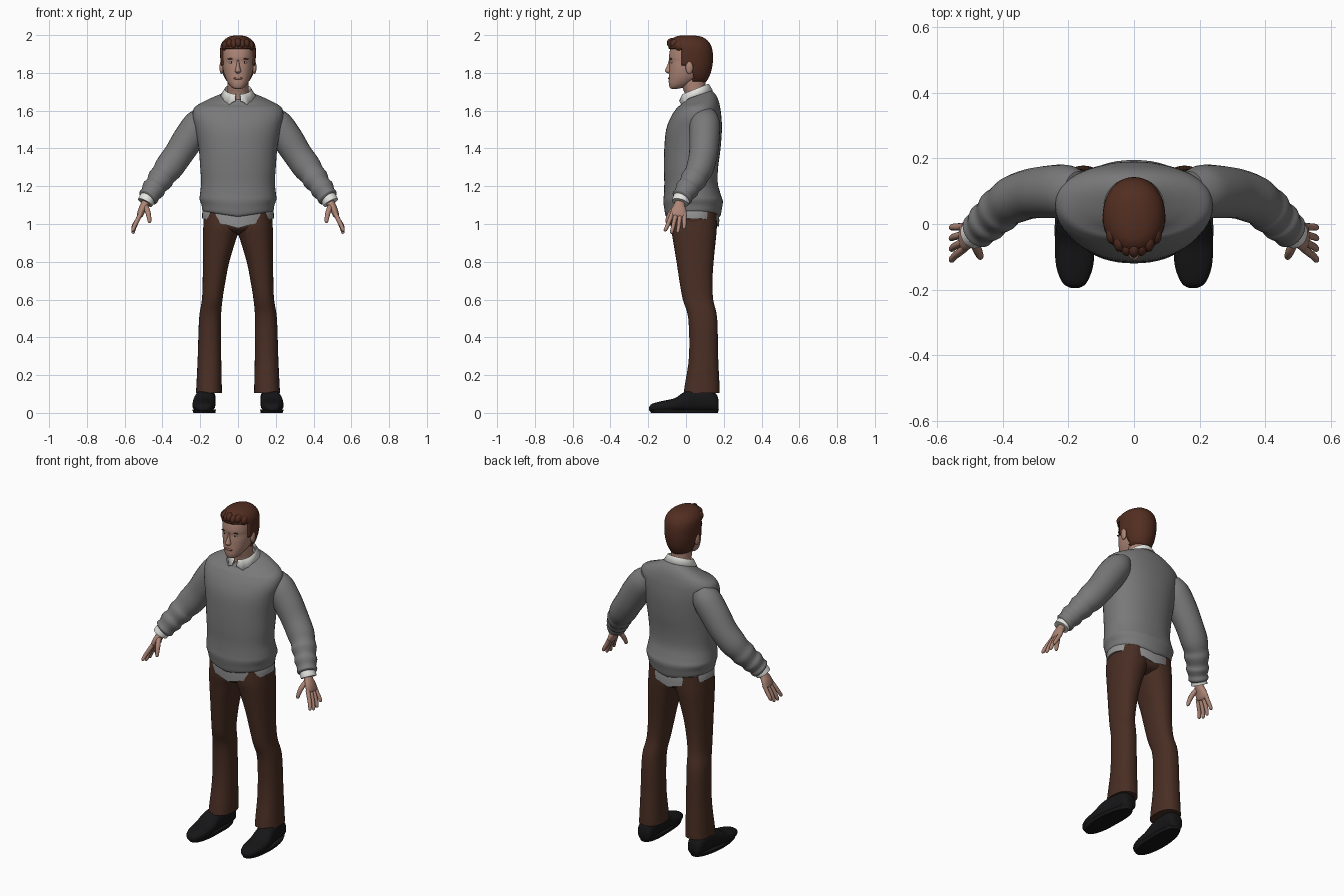
import bpy, bmesh, math
from mathutils import Vector


def colour(name, r, g, b):
    m = bpy.data.materials.new(name)
    m.diffuse_color = (r, g, b, 1)
    return m


GREY = colour("sweater grey", .19, .19, .19)
HEM = colour("shirt hem grey", .30, .30, .30)
BROWN = colour("trouser brown", .066, .027, .017)
BLACK = colour("shoe black", .008, .008, .009)
SKIN = colour("skin", .42, .235, .18)
HAIR = colour("hair brown", .085, .027, .015)
WHITE = colour("shirt white", .78, .78, .75)
LIP = colour("lip", .30, .13, .11)


def finish(name, bm, mat, mirror=False, thick=0):
    bmesh.ops.recalc_face_normals(bm, faces=bm.faces)
    me = bpy.data.meshes.new(name)
    bm.to_mesh(me)
    bm.free()
    for p in me.polygons:
        p.use_smooth = True
    me.set_sharp_from_angle(angle=math.radians(50))
    me.materials.append(mat)
    ob = bpy.data.objects.new(name, me)
    bpy.context.collection.objects.link(ob)
    if thick:
        s = ob.modifiers.new("thickness", 'SOLIDIFY')
        s.thickness, s.offset = thick, -1
    if mirror:
        ob.modifiers.new("mirror", 'MIRROR').use_axis = (True, False, False)
    return ob


def smooth_rows(rows, k=4):
    """Spline through the given rows of numbers."""
    out = []
    for i in range(len(rows) - 1):
        a, b, c, d = (rows[max(0, min(len(rows) - 1, i + j))] for j in (-1, 0, 1, 2))
        for s in range(k):
            t = s / k
            out.append([.5 * (2 * q + (r - p) * t + (2 * p - 5 * q + 4 * r - w) * t * t
                              + (3 * q - p - 3 * r + w) * t ** 3)
                        for p, q, r, w in zip(a, b, c, d)])
    return out + [list(rows[-1])]


def skin_rings(rings, caps=True):
    bm = bmesh.new()
    vs = [[bm.verts.new(p) for p in r] for r in rings]
    n = len(vs[0])
    for a, b in zip(vs, vs[1:]):
        for i in range(n):
            bm.faces.new((a[i], a[(i + 1) % n], b[(i + 1) % n], b[i]))
    if caps:
        bm.faces.new(vs[0])
        bm.faces.new(vs[-1])
    return bm


def spow(v, e):
    return math.copysign(abs(v) ** e, v)


def loft(name, rows, mat, power=2.0, axis='z', warp=None, mirror=False,
         keep=None, thick=0, n=40):
    """Rows: level, low/high across, low/high in depth."""
    rings = []
    for lv, a0, a1, b0, b1 in smooth_rows(rows):
        ring = []
        for i in range(n):
            t = 2 * math.pi * i / n
            a = (a0 + a1) / 2 + (a1 - a0) / 2 * spow(math.cos(t), 2 / power)
            b = (b0 + b1) / 2 + (b1 - b0) / 2 * spow(math.sin(t), 2 / power)
            p = (a, b, lv) if axis == 'z' else (a, lv, b)
            ring.append(warp(*p) if warp else p)
        rings.append(ring)
    bm = skin_rings(rings)
    if keep:
        bad = [f for f in bm.faces if not keep(f.calc_center_median())]
        bmesh.ops.delete(bm, geom=bad, context='FACES')
    return finish(name, bm, mat, mirror, thick)


def tube(name, rows, mat, n=24):
    """Rows: x, y, z, radius in depth, radius across. Mirrored to both sides."""
    rows = smooth_rows(rows)
    rings = []
    for i, r in enumerate(rows):
        t = Vector(rows[min(i + 1, len(rows) - 1)][:3]) - Vector(rows[max(i - 1, 0)][:3])
        t.normalize()
        b = t.cross(Vector((0, 1, 0))).normalized()
        u = b.cross(t)
        rings.append([Vector(r[:3]) + u * r[3] * math.cos(2 * math.pi * k / n)
                      + b * r[4] * math.sin(2 * math.pi * k / n) for k in range(n)])
    return finish(name, skin_rings(rings), mat, True)


def ball(name, c, r, mat, mirror=False):
    bm = bmesh.new()
    bmesh.ops.create_uvsphere(bm, u_segments=20, v_segments=12, radius=1)
    for v in bm.verts:
        v.co = Vector(c) + Vector(a * b for a, b in zip(v.co, r))
    return finish(name, bm, mat, mirror)


def sym(rows):
    return [(z, -w, w, a, b) for z, w, a, b in rows]


# Sweater body: hem dips at the front and back, neckline tilts forward
def sweater_shape(x, y, z):
    if z > 1.62:
        z += (y - .08) * .45 * (z - 1.62) / .08
    if z < 1.16:
        z -= .03 * (1.16 - z) / .1 * (1 - min(1, abs(x) / .19))
    return x, y, z


loft("sweater_body", sym([
    (1.065, .17, -.085, .165), (1.07, .187, -.107, .182), (1.10, .193, -.115, .19),
    (1.13, .203, -.12, .195), (1.16, .201, -.117, .183), (1.22, .195, -.115, .168),
    (1.3, .20, -.117, .17), (1.4, .208, -.115, .183), (1.5, .225, -.105, .19),
    (1.57, .24, -.078, .187), (1.62, .228, -.045, .18), (1.655, .165, -.025, .165),
    (1.68, .105, -.018, .142), (1.695, .07, -.01, .12)]),
    GREY, 2.2, warp=sweater_shape, n=56)

# Sleeves with gathered folds on the forearm
tube("sleeve", [
    (.17, .10, 1.585, .06, .05), (.205, .10, 1.535, .08, .078), (.26, .098, 1.455, .08, .082),
    (.315, .092, 1.37, .076, .077), (.365, .075, 1.30, .073, .076), (.395, .055, 1.26, .067, .067),
    (.412, .04, 1.235, .07, .069), (.433, .02, 1.205, .060, .058), (.447, .006, 1.185, .063, .063),
    (.463, -.01, 1.16, .053, .053), (.475, -.02, 1.142, .056, .055),
    (.481, -.025, 1.134, .045, .044)], GREY)
tube("shirt_cuff", [(.475, -.02, 1.142, .046, .043), (.487, -.028, 1.122, .046, .043),
                    (.492, -.031, 1.113, .045, .042)], WHITE)

# Hands
tube("palm", [(.478, -.022, 1.135, .026, .022), (.492, -.033, 1.105, .028, .022),
              (.508, -.038, 1.075, .040, .02), (.52, -.04, 1.045, .042, .016),
              (.524, -.041, 1.036, .03, .008)], SKIN)
for i, drop in enumerate((.0, .012, .008, -.012)):
    o = i - 1.5
    y = -.04 - o * -.022
    tube("finger_%d" % (i + 1), [
        (.515, y, 1.055, .012, .012), (.533, y - .008 + o * .004, 1.02, .0115, .012),
        (.548, y - .014 + o * .008, .99 - drop / 2, .0105, .011),
        (.556, y - .02 + o * .011, .968 - drop, .009, .009),
        (.558, y - .021 + o * .011, .961 - drop, .003, .003)], SKIN, 12)
tube("thumb", [(.49, -.05, 1.095, .013, .014), (.478, -.077, 1.065, .0135, .014),
               (.471, -.093, 1.035, .012, .012), (.468, -.101, 1.012, .009, .009),
               (.467, -.103, 1.005, .003, .003)], SKIN, 12)

# Shirt tail below the sweater
loft("shirt_tail", sym([(1.10, .18, -.10, .172), (1.06, .189, -.099, .176),
                        (1.03, .190, -.095, .175)]), HEM, 2.2,
     warp=lambda x, y, z: (x, y, z - max(0, 1.10 - z) * .75 * (1 - min(1, abs(x) / .19))))

# Trousers
loft("trouser_hips", sym([(1.08, .178, -.088, .165), (1.0, .180, -.084, .163),
                          (.965, .12, -.066, .148), (.945, .05, -.01, .10)]), BROWN, 2.2)
loft("trouser_leg", [
    (1.06, -.02, .178, -.08, .163), (.98, -.012, .184, -.08, .163), (.92, .01, .186, -.07, .158),
    (.8, .046, .186, -.05, .146), (.7, .066, .187, -.035, .14), (.6, .082, .191, -.017, .144),
    (.5, .09, .206, .012, .165), (.3, .089, .213, .016, .17), (.15, .086, .22, -.006, .177),
    (.105, .085, .223, -.012, .178)], BROWN, 2.3, mirror=True)

# Shoes
loft("shoe", [
    (-.195, .168, .192, .012, .03), (-.18, .145, .217, .008, .048), (-.13, .125, .237, .006, .062),
    (-.06, .12, .241, .006, .078), (-.01, .121, .236, .006, .11), (.05, .12, .224, .006, .128),
    (.12, .118, .216, .006, .125), (.16, .124, .208, .006, .10), (.172, .14, .192, .012, .07)],
    BLACK, 2.4, 'y', mirror=True)
loft("shoe_sole", [(0, .122, .236, -.185, .168), (.018, .118, .242, -.194, .174)],
     BLACK, 2.3, mirror=True,
     warp=lambda x, y, z: (x - .012 * max(0, y) / .17, y, z))

# Neck and head
loft("neck", sym([(1.62, .07, -.01, .12), (1.68, .057, -.005, .108), (1.73, .055, -.02, .104),
                  (1.80, .057, -.03, .105)]), SKIN)
loft("head", sym([
    (1.716, .016, -.078, -.045), (1.722, .032, -.086, -.015), (1.742, .05, -.091, .03),
    (1.772, .066, -.091, .075), (1.80, .075, -.090, .098), (1.83, .081, -.089, .115),
    (1.86, .083, -.087, .125), (1.885, .084, -.090, .128), (1.93, .083, -.082, .122),
    (1.96, .07, -.06, .10), (1.982, .035, -.02, .06)]), SKIN, 2.2)
loft("nose", sym([(1.872, .006, -.090, -.07), (1.845, .008, -.097, -.07),
                  (1.82, .013, -.109, -.07), (1.808, .016, -.111, -.07),
                  (1.798, .009, -.098, -.07)]), SKIN, n=20)
ball("ear", (.087, .018, 1.828), (.011, .02, .034), SKIN, True)
ball("eye", (.034, -.074, 1.855), (.013, .006, .0055), WHITE, True)
ball("iris", (.033, -.0785, 1.855), (.005, .003, .005), BLACK, True)
ball("eyebrow", (.036, -.079, 1.874), (.019, .006, .0042), HAIR, True)
ball("lips", (0, -.088, 1.771), (.024, .007, .0065), LIP)


# Hair cap cut open around the face and ears
def hair_area(c):
    if c.z > 1.93:
        return True
    return c.y > (-.022 if c.z > 1.845 else .038)


loft("hair", sym([
    (1.748, .045, -.03, .102), (1.765, .066, -.05, .115), (1.80, .083, -.09, .131),
    (1.84, .091, -.095, .140), (1.88, .094, -.096, .143), (1.92, .095, -.094, .14),
    (1.95, .09, -.089, .13), (1.975, .073, -.078, .11), (1.992, .045, -.055, .08),
    (1.999, .012, -.02, .035)]), HAIR, 2.1, keep=hair_area, thick=.014, n=48)
# Swept locks along the fringe
for i in range(7):
    o = i - 3
    ball("hair_lock_%d" % (i + 1), (o * .022, -.072 + .0045 * o * o, 1.952 + .006 * (i % 2) - .001 * o * o),
         (.019, .03, .027), HAIR)

# Shirt collar: a folded band with two points at the front
N = 28
bm = bmesh.new()
prev = None
for i in range(N + 1):
    a = .16 + (math.pi - .16) * i / N
    s, c = math.sin(a), math.cos(a)
    top = 1.715 - .028 * c
    low = top - .035 - .026 * math.exp(-((a - .65) / .28) ** 2)
    cur = [bm.verts.new((.066 * s, .05 - .066 * c, top - .03)),
           bm.verts.new((.070 * s, .05 - .070 * c, top)),
           bm.verts.new((.092 * s, .052 - .09 * c, low))]
    if prev:
        for k in (0, 1):
            bm.faces.new((prev[k], cur[k], cur[k + 1], prev[k + 1]))
    prev = cur
finish("shirt_collar", bm, WHITE, True, .006)
